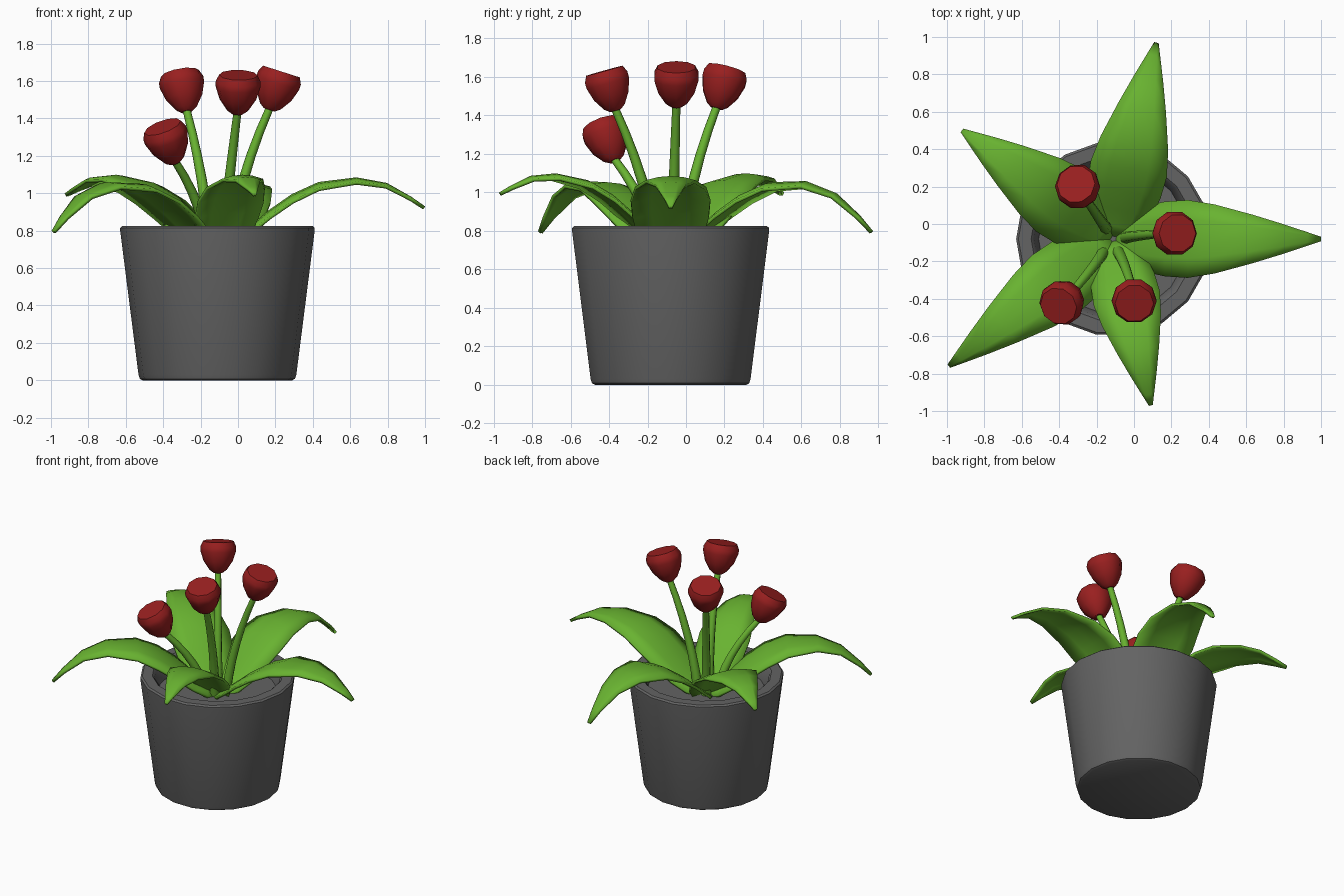
import bpy, bmesh, math
from mathutils import Vector

cube = bpy.data.objects.get("Cube")
if cube:
    bpy.data.objects.remove(cube)

ROOT = Vector((-0.11, -0.08, 0))


def material(name, color):
    m = bpy.data.materials.new(name)
    m.use_nodes = True
    m.diffuse_color = (*color, 1)
    m.node_tree.nodes["Principled BSDF"].inputs["Base Color"].default_value = (*color, 1)
    return m


green = material("leaf_green", (0.14, 0.45, 0.03))
red = material("petal_red", (0.32, 0.014, 0.014))
grey = material("pot_grey", (0.125, 0.125, 0.125))


def finish(name, bm, mat, angle):
    bmesh.ops.recalc_face_normals(bm, faces=bm.faces)
    mesh = bpy.data.meshes.new(name)
    bm.to_mesh(mesh)
    bm.free()
    obj = bpy.data.objects.new(name, mesh)
    bpy.context.collection.objects.link(obj)
    mesh.materials.append(mat)
    bpy.ops.object.select_all(action="DESELECT")
    obj.select_set(True)
    bpy.context.view_layer.objects.active = obj
    bpy.ops.object.shade_smooth_by_angle(angle=math.radians(angle))
    return obj


def bridge(bm, rings):
    """Skin a list of closed rings and cap both ends."""
    loops = [[bm.verts.new(p) for p in ring] for ring in rings]
    n = len(loops[0])
    for a, b in zip(loops, loops[1:]):
        for i in range(n):
            j = (i + 1) % n
            bm.faces.new((a[i], a[j], b[j], b[i]))
    bm.faces.new(loops[0])
    bm.faces.new(loops[-1])


def circle(center, radius, sides, axis=Vector((0, 0, 1))):
    turn = Vector((0, 0, 1)).rotation_difference(axis)
    step = math.tau / sides
    return [center + turn @ Vector((radius * math.cos(i * step), radius * math.sin(i * step), 0))
            for i in range(sides)]


# Pot: tapered wall, rounded rim and a recessed soil floor
pot_profile = [(0.40, 0), (0.415, 0.008), (0.422, 0.03), (0.52, 0.80), (0.52, 0.815),
               (0.508, 0.825), (0.44, 0.825), (0.425, 0.81), (0.40, 0.70)]
bm = bmesh.new()
bridge(bm, [circle(ROOT + Vector((0, 0, z)), r, 18) for r, z in pot_profile])
finish("pot", bm, grey, 40)

# Leaves: gently arched strips that rise from the soil and droop to a point
# Each station holds distance, height and half width
leaf_profile = [(0.0, 0.69, 0.07), (0.07, 0.74, 0.13), (0.16, 0.815, 0.175), (0.27, 0.91, 0.20),
                (0.39, 0.995, 0.208), (0.53, 1.06, 0.185), (0.73, 1.085, 0.13),
                (0.89, 1.055, 0.08), (1.02, 0.98, 0.036), (1.09, 0.93, 0.012)]


def leaf(name, tip, width):
    span = Vector((tip[0], tip[1], 0)) - ROOT
    along = span.normalized()
    side = Vector((-along.y, along.x, 0))
    reach = leaf_profile[-1][0]
    bm = bmesh.new()
    rows = []
    for r, z, w in leaf_profile:
        t = r / reach
        height = z + (tip[2] - leaf_profile[-1][1]) * t ** 4
        center = ROOT + span * t + Vector((0, 0, height))
        rows.append([bm.verts.new(center + side * (s * w * width) - Vector((0, 0, 0.17 * w * s * s)))
                     for s in (-1, -0.5, 0, 0.5, 1)])
    for a, b in zip(rows, rows[1:]):
        for i in range(4):
            bm.faces.new((a[i], b[i], b[i + 1], a[i + 1]))
    obj = finish(name, bm, green, 50)
    solid = obj.modifiers.new("thickness", "SOLIDIFY")
    solid.thickness = 0.018
    solid.offset = -1 if obj.data.polygons[0].normal.z > 0 else 1


leaf("left_leaf", (1.0, -0.08, 0.93), 1.0)
leaf("back_leaf", (0.12, 0.97, 0.80), 1.0)
leaf("back_right_leaf", (-0.92, 0.50, 1.0), 1.0)
leaf("front_right_leaf", (-0.99, -0.76, 0.80), 0.95)
leaf("front_leaf", (0.09, -0.97, 1.0), 0.87)

# Flowers: a bent tapering stem under a closed cup of petals
cup_profile = [(0.03, -0.125), (0.058, -0.105), (0.098, -0.045), (0.12, 0.025),
               (0.12, 0.055), (0.103, 0.09)]


def flower(name, center, lean):
    center = Vector(center)
    axis = Vector((*lean, 1)).normalized()
    bm = bmesh.new()
    bridge(bm, [circle(center + axis * h, r, 10, axis) for r, h in cup_profile])
    finish(name + "_bloom", bm, red, 35)

    # Quadratic bend from the soil to the underside of the bloom
    offset = center - ROOT
    start = ROOT + Vector((0.2 * offset.x, 0.2 * offset.y, 0.69))
    end = center - axis * 0.11
    bend = start.lerp(end, 0.5) - Vector((lean[0], lean[1], 0)) * 0.2
    rings = []
    for i in range(7):
        t = i / 6
        p = start * (1 - t) ** 2 + bend * (2 * t * (1 - t)) + end * t * t
        d = (bend - start) * (1 - t) + (end - bend) * t
        rings.append(circle(p, 0.033 - 0.012 * t, 8, d.normalized()))
    bm = bmesh.new()
    bridge(bm, rings)
    finish(name + "_stem", bm, green, 50)


flower("back_flower", (-0.295, 0.19, 1.555), (-0.18, 0.27))
flower("left_flower", (0.205, -0.05, 1.565), (0.32, 0.0))
flower("front_flower", (0.0, -0.40, 1.545), (0.02, -0.28))
flower("front_right_flower", (-0.375, -0.41, 1.275), (-0.36, -0.36))
